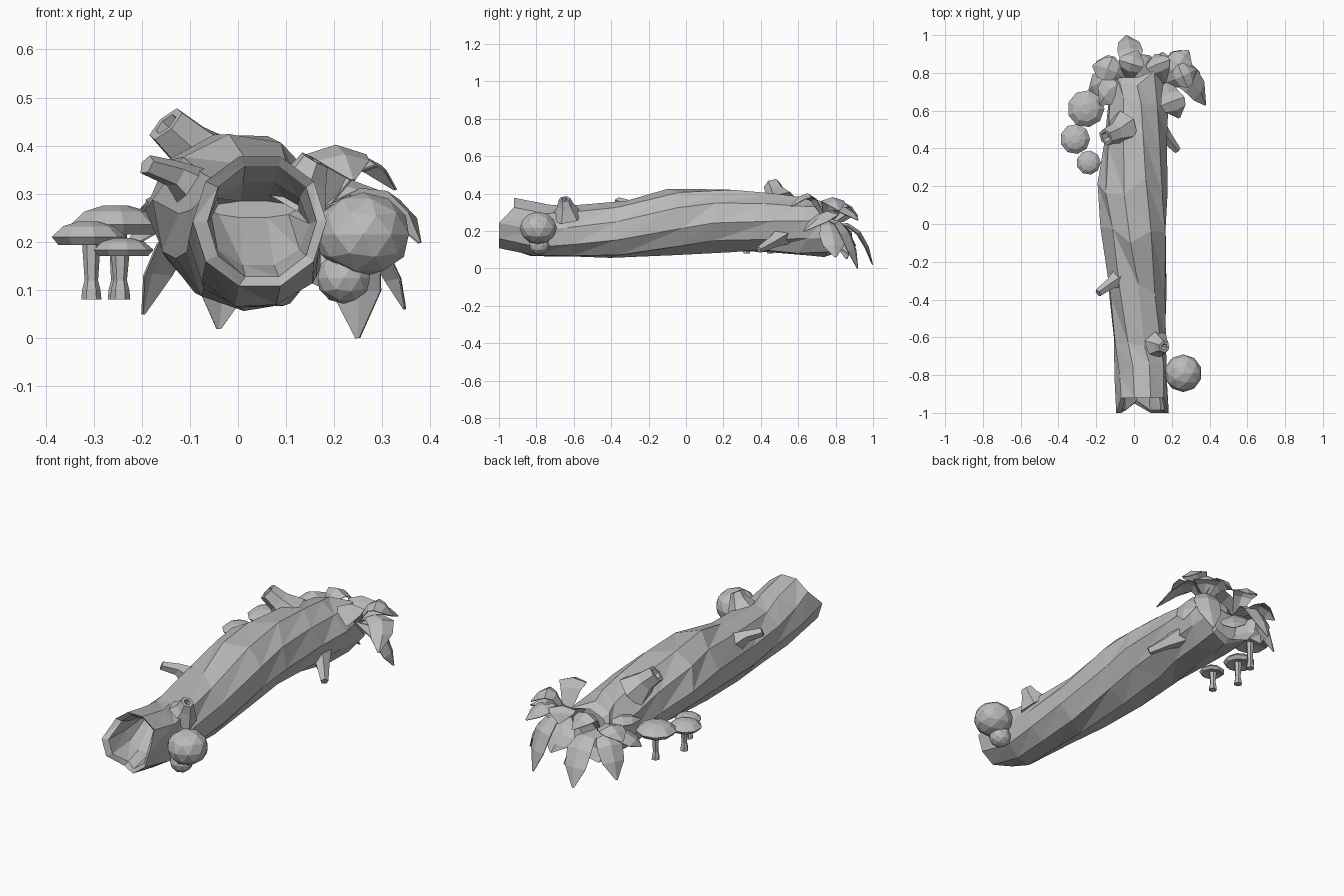
import bpy, bmesh, math, random
from mathutils import Vector

random.seed(4)
if "Cube" in bpy.data.objects:
    bpy.data.objects.remove(bpy.data.objects["Cube"])

grey = bpy.data.materials.new("plain grey")
grey.use_nodes = True
grey.diffuse_color = (0.5, 0.5, 0.5, 1)
grey.node_tree.nodes["Principled BSDF"].inputs["Base Color"].default_value = (0.5, 0.5, 0.5, 1)


def finish(bm, name, closed=True):
    if closed:
        bmesh.ops.recalc_face_normals(bm, faces=bm.faces)
    mesh = bpy.data.meshes.new(name)
    bm.to_mesh(mesh)
    bm.free()
    mesh.materials.append(grey)
    obj = bpy.data.objects.new(name, mesh)
    bpy.context.collection.objects.link(obj)
    return obj


def loft(name, rings, cap_start=False, cap_end=True):
    """Skin a list of equal-length point rings."""
    bm = bmesh.new()
    loops = [[bm.verts.new(p) for p in ring] for ring in rings]
    n = len(loops[0])
    for a, b in zip(loops, loops[1:]):
        for i in range(n):
            j = (i + 1) % n
            bm.faces.new((a[i], a[j], b[j]))
            bm.faces.new((a[i], b[j], b[i]))
    if cap_start:
        bm.faces.new(loops[0])
    if cap_end:
        bm.faces.new(loops[-1])
    return finish(bm, name)


# Hollow log: y, left, right, bottom, top of each section
SIDES = 10
outer = [(-0.78, -0.10, 0.175, 0.06, 0.345), (-0.6, -0.11, 0.17, 0.06, 0.335),
         (-0.36, -0.135, 0.17, 0.055, 0.36), (-0.06, -0.17, 0.17, 0.08, 0.42),
         (0.2, -0.18, 0.165, 0.09, 0.42), (0.45, -0.15, 0.165, 0.085, 0.395),
         (0.64, -0.135, 0.175, 0.07, 0.37), (0.775, -0.125, 0.17, 0.06, 0.35)]
inner = [(-0.84, -0.06, 0.145, 0.15, 0.325), (-0.64, -0.055, 0.12, 0.25, 0.285)]


def section(spec, twist=0.0, rough=0.0, lip=0.0):
    y, x0, x1, z0, z1 = spec
    pts = []
    for i in range(SIDES):
        a = math.tau * i / SIDES + twist
        r = 1.03 + random.uniform(-rough, rough)
        # the upper half of the mouth is broken back, with a nick below
        chip = (0.08 if math.sin(a) > 0.2 else 0.05 * (i == 7)) * lip
        pts.append(((x0 + x1) / 2 + (x1 - x0) / 2 * r * math.cos(a),
                    y + chip + random.uniform(-rough, rough) * (1 - lip),
                    (z0 + z1) / 2 + (z1 - z0) / 2 * r * math.sin(a)))
    return pts


rings = [section(s) for s in reversed(inner)]
rings.append(section((-0.985, -0.06, 0.16, 0.125, 0.36), lip=1))
rings.append(section((-1.0, -0.09, 0.18, 0.105, 0.38), lip=1))
rings += [section(s, 0.14 * k, 0.05) for k, s in enumerate(outer)]
end = section((0.775, -0.10, 0.15, 0.08, 0.33), 1)
recess = section((0.7, -0.08, 0.13, 0.10, 0.31), 1)
loft("hollow_log", rings + [end, recess], cap_start=True)


def tube(name, path, radii, sides=6, bore=0.0):
    """Tapered limb along a path, with an optional hollow tip."""
    path = [Vector(p) for p in path]
    axis = (path[-1] - path[0]).normalized()
    u = axis.orthogonal().normalized()
    v = axis.cross(u)

    def ring(c, r):
        return [c + (u * math.cos(math.tau * i / sides) + v * math.sin(math.tau * i / sides)) * r
                for i in range(sides)]
    out = [ring(c, r) for c, r in zip(path, radii)]
    if bore:
        out += [ring(path[-1], bore), ring(path[-1] - axis * 0.04, bore * 0.8)]
    return loft(name, out, cap_start=True)


# Broken branch stubs
tube("front_top_stub", [(0.11, -0.64, 0.28), (0.145, -0.645, 0.335), (0.16, -0.65, 0.37)],
     [0.088, 0.046, 0.032], 6, 0.017)
tube("side_twig", [(-0.08, -0.29, 0.30), (-0.13, -0.32, 0.34), (-0.19, -0.365, 0.36)],
     [0.055, 0.03, 0.022], 5)
tube("rear_top_stub", [(-0.05, 0.51, 0.34), (-0.10, 0.48, 0.40), (-0.15, 0.46, 0.445)],
     [0.095, 0.055, 0.046], 6, 0.028)
tube("low_twig", [(0.11, 0.52, 0.18), (0.17, 0.46, 0.14), (0.23, 0.39, 0.10)],
     [0.06, 0.034, 0.02], 5)


# Round fungus at the mouth of the log
def blob(name, loc, size):
    bm = bmesh.new()
    bmesh.ops.create_icosphere(bm, subdivisions=2, radius=1)
    for v in bm.verts:
        v.co = Vector(loc) + Vector(c * s for c, s in zip(v.co, size))
    return finish(bm, name)


blob("large_fungus", (0.26, -0.79, 0.215), (0.1, 0.1, 0.088))
blob("small_fungus", (0.22, -0.785, 0.125), (0.057, 0.055, 0.054))


# Capped mushrooms beside the log
def mushroom(name, x, y, low, top, r, stem_x):
    def ring(cx, z, s, n=9):
        return [(cx + s * math.cos(math.tau * i / n), y + s * math.sin(math.tau * i / n), z)
                for i in range(n)]
    h = top - low
    loft(name + "_cap", [ring(x, low + h * 0.2, r * 0.3), ring(x, low, r * 0.85),
                         ring(x, low + h * 0.35, r * 1.04), ring(x, low + h * 0.8, r * 0.72),
                         ring(x, top, r * 0.3)], cap_start=True)
    loft(name + "_stem", [ring(stem_x, z, s, 6) for z, s in
                          ((0.08, 0.021), (0.10, 0.019), (0.12, 0.014), (low + h * 0.3, 0.02))],
         cap_start=True)


mushroom("large_mushroom", -0.255, 0.61, 0.215, 0.275, 0.095, -0.25)
mushroom("middle_mushroom", -0.312, 0.45, 0.193, 0.242, 0.077, -0.305)
mushroom("small_mushroom", -0.24, 0.325, 0.17, 0.208, 0.062, -0.245)


# Arching leaves at the rear: two rosettes of root, crest and tip
def leaf(name, root, crest, tip, width):
    p, c, t = Vector(root), Vector(crest), Vector(tip)
    ctrl = c * 2 - (p + t) / 2
    bm = bmesh.new()
    rows = []
    for f, w in ((0, 0.3), (0.3, 0.75), (0.55, 1), (0.8, 0.85), (1, 0.08)):
        mid = p * (1 - f) ** 2 + ctrl * 2 * f * (1 - f) + t * f * f
        along = (ctrl - p) * (1 - f) + (t - ctrl) * f
        side = (t - p).cross(Vector((0, 0, 1))).normalized() * width * w / 2
        fold = side.cross(along).normalized() * width * w * 0.15
        rows.append([bm.verts.new(q) for q in (mid - side - fold, mid, mid + side - fold)])
    for a, b in zip(rows, rows[1:]):
        for i in (0, 1):
            bm.faces.new((a[i], a[i + 1], b[i + 1], b[i]))
    obj = finish(bm, name, closed=False)
    mod = obj.modifiers.new("thickness", 'SOLIDIFY')
    mod.thickness = 0.004


left_root, right_root = (-0.03, 0.76, 0.24), (0.17, 0.75, 0.27)
left_leaves = [((-0.02, 0.92, 0.21), (-0.04, 1.0, 0.02)),
               ((-0.14, 0.83, 0.22), (-0.20, 0.86, 0.05)),
               ((-0.13, 0.82, 0.31), (-0.22, 0.84, 0.25)),
               ((-0.12, 0.72, 0.31), (-0.18, 0.63, 0.28)),
               ((-0.02, 0.84, 0.35), (0.02, 0.92, 0.28)),
               ((-0.17, 0.75, 0.25), (-0.24, 0.71, 0.18)),
               ((0.05, 0.84, 0.17), (0.09, 0.89, 0.07))]
right_leaves = [((0.24, 0.86, 0.21), (0.25, 0.92, 0.0)),
                ((0.30, 0.78, 0.20), (0.35, 0.80, 0.06)),
                ((0.30, 0.76, 0.31), (0.38, 0.63, 0.20)),
                ((0.20, 0.66, 0.40), (0.24, 0.56, 0.33)),
                ((0.23, 0.84, 0.33), (0.29, 0.92, 0.26)),
                ((0.13, 0.84, 0.35), (0.11, 0.90, 0.28)),
                ((0.25, 0.78, 0.38), (0.33, 0.82, 0.31)),
                ((0.13, 0.85, 0.21), (0.15, 0.91, 0.12))]
for side, root, leaves in (("left", left_root, left_leaves), ("right", right_root, right_leaves)):
    for k, (crest, tip) in enumerate(leaves):
        leaf(f"{side}_rosette_leaf_{k + 1}", root, crest, tip, 0.135)
